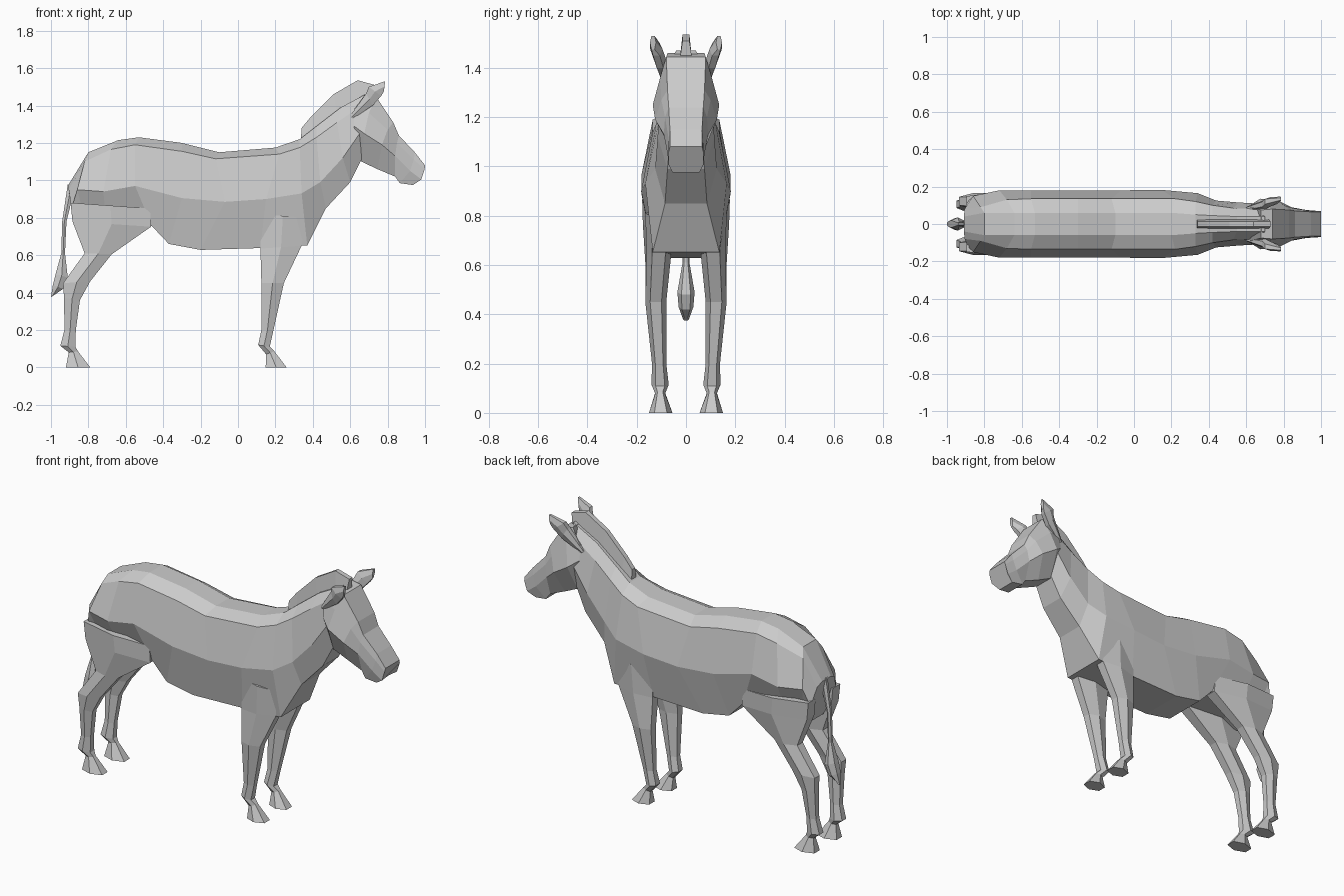
import bpy, bmesh


def loft(name, rings, mirror=False):
    """Skin a list of equal-sized rings, cap both ends, optionally mirror over y."""
    bm = bmesh.new()
    loops = [[bm.verts.new(p) for p in ring] for ring in rings]
    n = len(loops[0])
    for a, b in zip(loops, loops[1:]):
        for i in range(n):
            j = (i + 1) % n
            bm.faces.new((a[i], a[j], b[j], b[i]))
    bm.faces.new(loops[0][::-1])
    bm.faces.new(loops[-1])
    bmesh.ops.recalc_face_normals(bm, faces=bm.faces)
    mesh = bpy.data.meshes.new(name)
    bm.to_mesh(mesh)
    bm.free()
    obj = bpy.data.objects.new(name, mesh)
    bpy.context.collection.objects.link(obj)
    if mirror:
        mod = obj.modifiers.new("mirror", "MIRROR")
        mod.use_axis = (False, True, False)
        mod.use_mirror_merge = False
    return obj


def symmetric_ring(row):
    """Top, shoulder, side and bottom points as (x, half width, z), both sides."""
    half = [row[i:i + 3] for i in range(0, 12, 3)]
    return half + [(x, -y, z) for x, y, z in reversed(half)]


def limb_ring(row):
    """Six-sided section from rear point, front point, inner y and outer y."""
    xr, zr, xf, zf, yi, yo = row
    xm, zm, ym, h = (xr + xf) / 2, (zr + zf) / 2, (yi + yo) / 2, (yo - yi) * 0.27
    return [(xr, ym - h, zr), (xr, ym + h, zr), (xm, yo, zm),
            (xf, ym + h, zf), (xf, ym - h, zf), (xm, yi, zm)]


# Body and neck, rump to poll
body = [
    (-.91, .04, .97, -.905, .08, .95, -.89, .12, .85, -.84, .07, .72),
    (-.80, .06, 1.15, -.82, .09, 1.10, -.86, .15, .95, -.80, .07, .72),
    (-.64, .06, 1.215, -.68, .13, 1.165, -.72, .18, .94, -.70, .08, .75),
    (-.53, .06, 1.23, -.55, .135, 1.19, -.55, .18, .97, -.46, .13, .755),
    (-.30, .06, 1.20, -.30, .135, 1.155, -.30, .18, .905, -.37, .13, .66),
    (-.10, .06, 1.15, -.12, .135, 1.115, -.07, .18, .885, -.20, .13, .628),
    (.20, .06, 1.175, .22, .135, 1.14, .15, .182, .90, .12, .13, .638),
    (.33, .05, 1.22, .33, .12, 1.175, .34, .165, .93, .37, .135, .652),
    (.42, .045, 1.29, .42, .10, 1.23, .44, .125, .99, .47, .085, .85),
    (.55, .04, 1.39, .53, .085, 1.31, .56, .115, 1.12, .60, .075, .99),
    (.70, .04, 1.47, .66, .08, 1.40, .65, .11, 1.25, .67, .065, 1.13),
]
loft("body_and_neck", [symmetric_ring(r) for r in body])

# Head, poll to muzzle
head = [
    (.68, .075, 1.46, .62, .09, 1.38, .62, .10, 1.29, .645, .06, 1.14),
    (.74, .08, 1.445, .70, .105, 1.36, .675, .135, 1.25, .66, .06, 1.10),
    (.83, .075, 1.31, .80, .10, 1.27, .77, .125, 1.19, .745, .055, 1.06),
    (.86, .07, 1.24, .85, .085, 1.20, .84, .09, 1.13, .84, .055, 1.02),
    (.945, .065, 1.15, .94, .07, 1.11, .92, .075, 1.05, .865, .06, .985),
    (1.0, .065, 1.08, .998, .07, 1.06, .98, .07, 1.005, .935, .055, .975),
]
loft("head", [symmetric_ring(r) for r in head])

# Front legs with hooves
front = [
    (.12, .82, .36, .80, .06, .165),
    (.12, .635, .34, .65, .06, .16),
    (.125, .45, .245, .45, .08, .165),
    (.125, .20, .19, .20, .08, .138),
    (.108, .12, .17, .11, .07, .14),
    (.15, .07, .195, .085, .085, .125),
    (.148, 0, .26, 0, .055, .15),
]
loft("front_legs", [limb_ring(r) for r in front], True)

# Hind legs with thighs and hooves
hind = [
    (-.895, .88, -.47, .85, .05, .178),
    (-.885, .78, -.465, .752, .05, .175),
    (-.82, .61, -.675, .605, .07, .165),
    (-.935, .45, -.79, .46, .08, .165),
    (-.93, .37, -.845, .36, .085, .155),
    (-.928, .20, -.867, .20, .08, .138),
    (-.95, .115, -.87, .11, .07, .14),
    (-.905, .08, -.855, .085, .085, .125),
    (-.92, 0, -.79, 0, .055, .15),
]
loft("hind_legs", [limb_ring(r) for r in hind], True)

# Tail with tuft
tail = [
    (-.91, .98, -.875, .95, -.015, .015),
    (-.94, .78, -.917, .78, -.014, .014),
    (-.945, .61, -.925, .61, -.014, .014),
    (-.975, .50, -.91, .48, -.035, .035),
    (-.99, .44, -.935, .42, -.03, .03),
    (-1.0, .375, -.985, .385, -.012, .012),
]
loft("tail", [limb_ring(r) for r in tail])

# Upright mane: base x, z then crest x, z
mane = [(.335, 1.19, .34, 1.28), (.40, 1.25, .39, 1.34), (.53, 1.35, .51, 1.46),
        (.65, 1.42, .64, 1.535), (.72, 1.43, .73, 1.51)]
loft("mane", [[(a, -.026, b), (a, .026, b), (c, .014, d), (c, -.014, d)]
              for a, b, c, d in mane])

# Ears
ear = [
    (.60, 1.345, .615, 1.33, .07, .095),
    (.685, 1.465, .72, 1.40, .08, .13),
    (.70, 1.50, .765, 1.45, .095, .145),
    (.787, 1.53, .78, 1.475, .122, .146),
]
loft("ears", [limb_ring(r) for r in ear], True)
